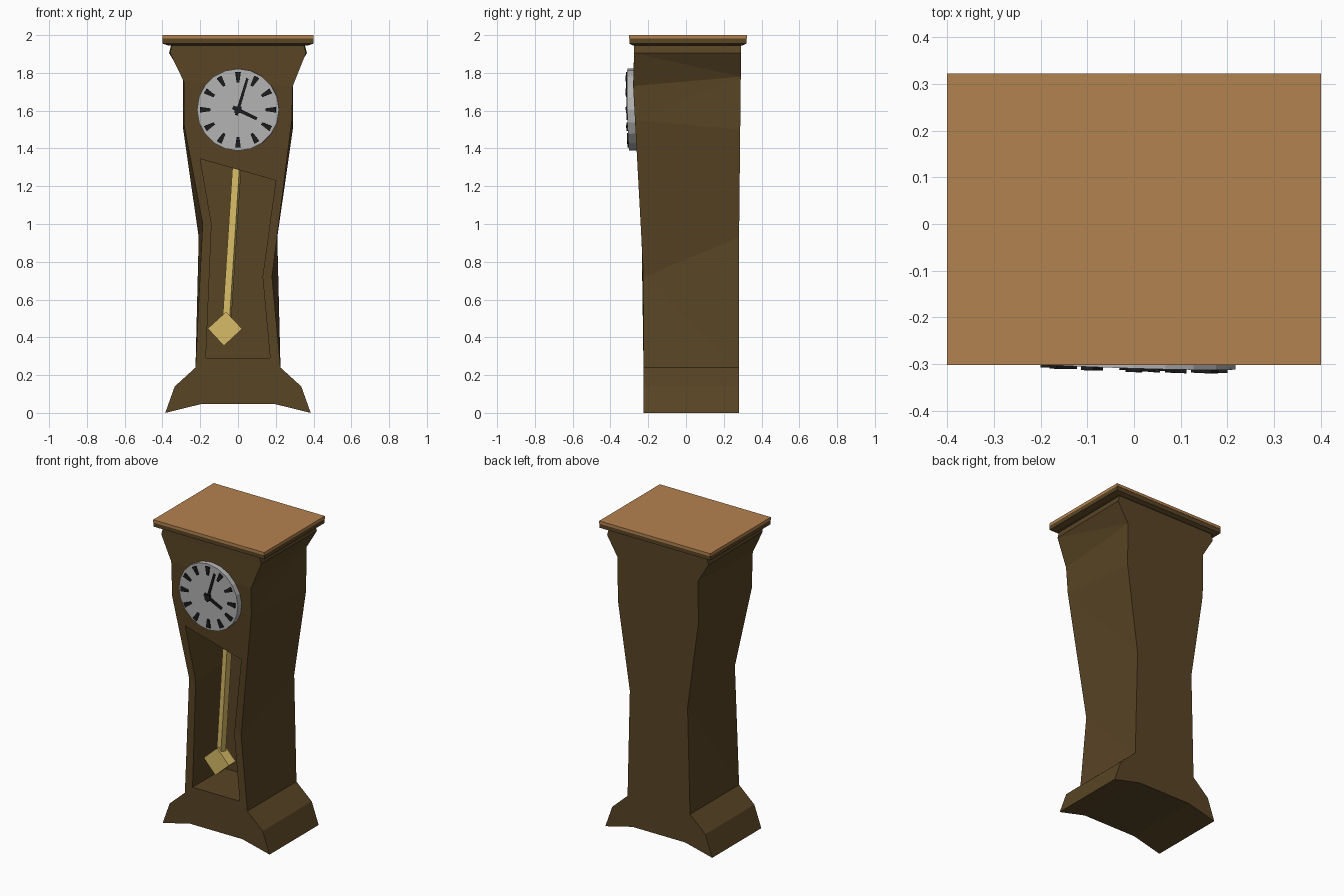
import bpy, bmesh, math
from mathutils import Matrix, Vector

if "Cube" in bpy.data.objects:
    bpy.data.objects.remove(bpy.data.objects["Cube"])


def material(name, rgb):
    m = bpy.data.materials.new(name)
    m.diffuse_color = (*rgb, 1)
    m.use_nodes = True
    m.node_tree.nodes["Principled BSDF"].inputs["Base Color"].default_value = m.diffuse_color
    return m


DARK = material("dark wood", (0.098, 0.058, 0.018))
LIGHT = material("light wood", (0.456, 0.223, 0.08))
GREY = material("dial grey", (0.46, 0.46, 0.46))
BLACK = material("black", (0.012, 0.012, 0.013))
GOLD = material("brass", (0.68, 0.50, 0.135))


def finish(bm, name, mat, matrix=None):
    if matrix is not None:
        bm.transform(matrix)
    bmesh.ops.recalc_face_normals(bm, faces=bm.faces)
    me = bpy.data.meshes.new(name)
    bm.to_mesh(me)
    bm.free()
    me.materials.append(mat)
    ob = bpy.data.objects.new(name, me)
    bpy.context.collection.objects.link(ob)
    return ob


def prism(name, mat, outline, y0, y1, matrix=None):
    """Extrude an x/z outline from y0 to y1."""
    bm = bmesh.new()
    a = [bm.verts.new((x, y0, z)) for x, z in outline]
    b = [bm.verts.new((x, y1, z)) for x, z in outline]
    n = len(a)
    bm.faces.new(a)
    bm.faces.new(b[::-1])
    for i in range(n):
        j = (i + 1) % n
        bm.faces.new((a[i], b[i], b[j], a[j]))
    return finish(bm, name, mat, matrix)


def tapered_slab(name, mat, lower, upper):
    """Box between two rectangles (x half width, front y, back y, z)."""
    bm = bmesh.new()
    rings = []
    for w, f, b, z in (lower, upper):
        rings.append([bm.verts.new(p) for p in
                      ((-w, f, z), (w, f, z), (w, b, z), (-w, b, z))])
    bm.faces.new(rings[0])
    bm.faces.new(rings[1])
    for i in range(4):
        j = (i + 1) % 4
        bm.faces.new((rings[0][i], rings[0][j], rings[1][j], rings[1][i]))
    return finish(bm, name, mat)


# Case: rows of left and right corners for the crooked front and the back
front = [((-.385, -.225, 0), (.385, -.225, 0)),
         ((-.335, -.225, .14), (.335, -.225, .14)),
         ((-.225, -.225, .24), (.225, -.225, .24)),
         ((-.187, -.236, 1.0), (.18, -.225, .72)),
         ((-.285, -.27, 1.52), (.285, -.27, 1.55)),
         ((-.285, -.28, 1.75), (.29, -.28, 1.73)),
         ((-.36, -.275, 1.905), (.36, -.275, 1.905)),
         ((-.348, -.275, 1.95), (.348, -.275, 1.95))]
back = [((-.385, .28, 0), (.385, .28, 0)),
        ((-.335, .28, .14), (.335, .28, .14)),
        ((-.225, .28, .24), (.225, .28, .24)),
        ((-.208, .281, .93), (.208, .281, .93)),
        ((-.29, .287, 1.5), (.29, .287, 1.5)),
        ((-.29, .29, 1.78), (.29, .29, 1.78)),
        ((-.365, .29, 1.905), (.365, .29, 1.905)),
        ((-.353, .29, 1.95), (.353, .29, 1.95))]
bm = bmesh.new()
F = [[bm.verts.new(p) for p in row] for row in front]
B = [[bm.verts.new(p) for p in row] for row in back]
arch_f = [bm.verts.new((x, -.225, .048)) for x in (-.19, .19)]
arch_b = [bm.verts.new((x, .28, .048)) for x in (-.19, .19)]
for R, arch in ((F, arch_f), (B, arch_b)):
    bm.faces.new((R[0][0], arch[0], arch[1], R[0][1], R[1][1], R[1][0]))
    for i in range(1, len(R) - 1):
        bm.faces.new((R[i][0], R[i][1], R[i + 1][1], R[i + 1][0]))
for s in (0, 1):
    for i in range(len(F) - 1):
        bm.faces.new((F[i][s], B[i][s], B[i + 1][s], F[i + 1][s]))
    bm.faces.new((F[0][s], B[0][s], arch_b[s], arch_f[s]))
bm.faces.new((arch_f[0], arch_f[1], arch_b[1], arch_b[0]))
bm.faces.new((F[-1][0], F[-1][1], B[-1][1], B[-1][0]))
bmesh.ops.triangulate(bm, faces=bm.faces)
case = finish(bm, "case", DARK)

# Pendulum opening cut into the case
opening = [(-.20, 1.345), (.20, 1.23), (.13, .72), (.17, .29), (-.17, .29), (-.14, 1.0)]
cutter = prism("opening_cutter", DARK, opening, -.5, .1)
cutter.hide_render = True
mod = case.modifiers.new("opening", 'BOOLEAN')
mod.operation = 'DIFFERENCE'
mod.solver = 'EXACT'
mod.object = cutter
bpy.context.view_layer.objects.active = case
case.select_set(True)
bpy.ops.object.modifier_apply(modifier="opening")
bpy.data.objects.remove(cutter)

# Crown moulding and lighter top board
tapered_slab("crown_moulding", DARK, (.37, -.28, .30, 1.945), (.4, -.30, .32, 1.955))
tapered_slab("crown", DARK, (.4, -.30, .32, 1.955), (.4, -.30, .32, 1.982))
tapered_slab("top_board", LIGHT, (.4, -.302, .322, 1.982), (.4, -.302, .322, 2.0))

# Dial, slightly skewed
skew = (Matrix.Translation((0, -.305, 1.605)) @ Matrix.Rotation(-.03, 4, 'Z')
        @ Matrix.Rotation(.02, 4, 'X'))
N = 20
circle = [(.217 * math.cos(2 * math.pi * i / N), .217 * math.sin(2 * math.pi * i / N))
          for i in range(N)]
prism("dial", GREY, circle, 0, .05, skew)

# Hour marks: wedges that widen outwards
wedge = [(-.007, .145), (.007, .145), (.015, .2), (-.015, .2)]
for h in range(12):
    prism(f"hour_mark_{h + 1}", BLACK, wedge, -.008, .002,
          skew @ Matrix.Rotation(math.pi * h / 6, 4, 'Y'))

# Hands and hub
for name, tip, w in (("minute_hand", (.05, .165), .008), ("hour_hand", (.10, -.048), .010)):
    length, ang = math.hypot(*tip), math.atan2(tip[0], tip[1])
    prism(name, BLACK, [(-w, -.03), (w, -.03), (w * .8, length), (-w * .8, length)],
          -.008, .002, skew @ Matrix.Rotation(ang, 4, 'Y'))
prism("hub", BLACK, [(-.018, -.018), (.018, -.018), (.018, .018), (-.018, .018)],
      -.012, .002, skew)

# Swinging pendulum: turned square rod and diamond bob
top, low = Vector((-.004, -.09, 1.33)), Vector((-.06, -.09, .47))
bm = bmesh.new()
ends = []
for c in (low, top):
    ends.append([bm.verts.new(c + Vector((.027 * math.cos(a), .027 * math.sin(a), 0)))
                 for a in (math.radians(30 + 90 * k) for k in range(4))])
bm.faces.new(ends[0])
bm.faces.new(ends[1])
for i in range(4):
    j = (i + 1) % 4
    bm.faces.new((ends[0][i], ends[0][j], ends[1][j], ends[1][i]))
finish(bm, "pendulum_rod", GOLD)
prism("pendulum_bob", GOLD, [(-.063, .535), (.022, .445), (-.075, .355), (-.16, .447)],
      -.125, -.055)
